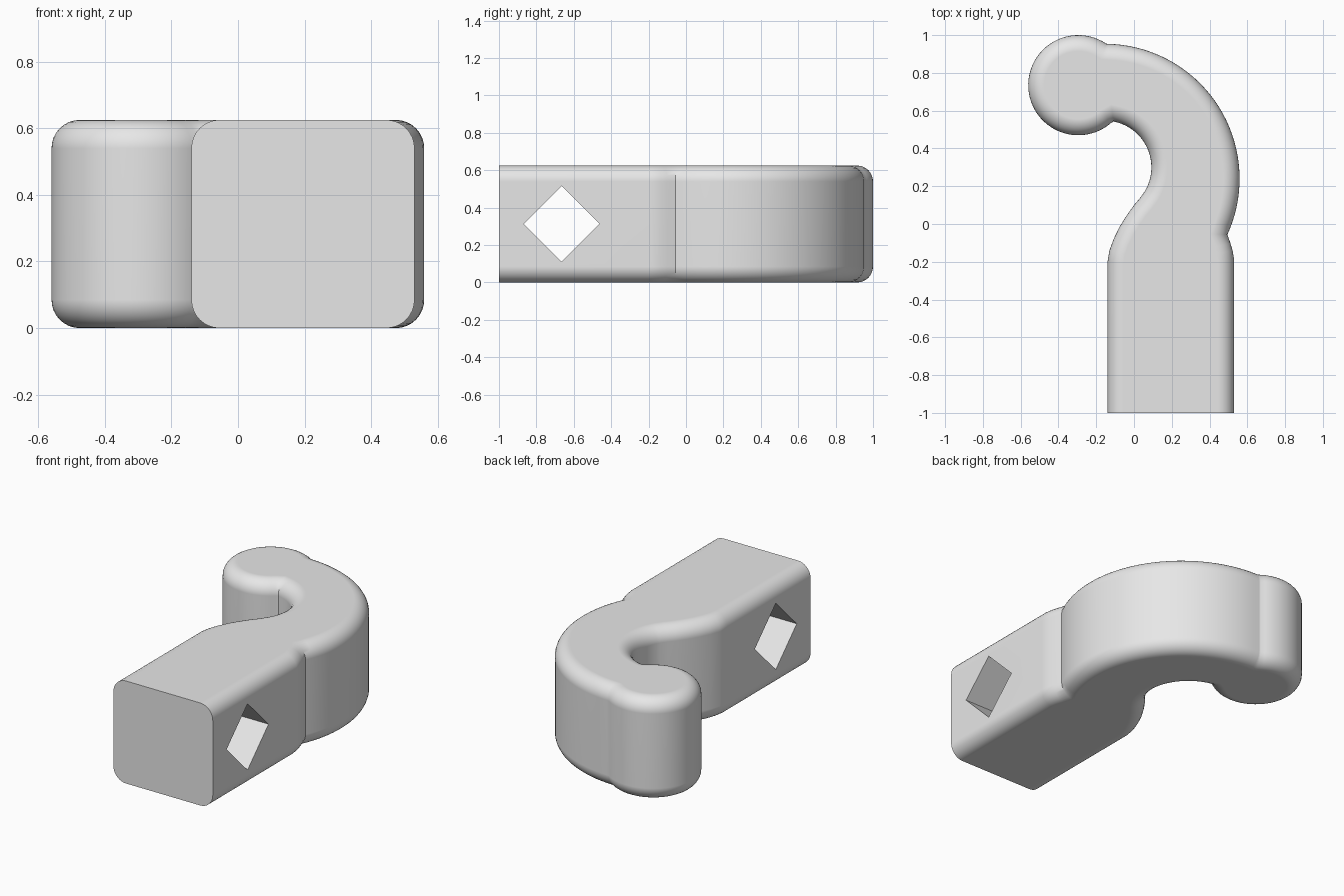
import bpy, bmesh, math
from mathutils import Matrix

cube = bpy.data.objects.get("Cube")
if cube:
    bpy.data.objects.remove(cube, do_unlink=True)

HEIGHT, ROUND, FRONT = 0.625, 0.085, -1.0

grey = bpy.data.materials.new("light grey")
grey.use_nodes = True
grey.diffuse_color = (0.8, 0.8, 0.8, 1)
grey.node_tree.nodes["Principled BSDF"].inputs["Base Color"].default_value = (0.8, 0.8, 0.8, 1)


def arc(cx, cy, r, start, end, steps):
    """Points on an arc, angles in degrees."""
    angles = [math.radians(start + (end - start) * i / steps) for i in range(steps + 1)]
    return [(cx + r * math.cos(a), cy + r * math.sin(a)) for a in angles]


def make_object(name, bm):
    mesh = bpy.data.meshes.new(name)
    bm.to_mesh(mesh)
    bm.free()
    mesh.materials.append(grey)
    obj = bpy.data.objects.new(name, mesh)
    bpy.context.collection.objects.link(obj)
    return obj


# Outline: straight shank, outer bend, round tip, inner bend, flowing neck
outline = [(-0.14, FRONT), (0.53, FRONT)]
outline += [(0.53, -0.19), (0.522, -0.14), (0.51, -0.1)]
outline += arc(-0.155, 0.24, 0.714, -24.5, 88.5, 36)
outline += arc(-0.295, 0.735, 0.265, 56, 311, 48)
outline += arc(-0.155, 0.3, 0.247, 79, -31, 24)
outline += [(0.03, 0.135), (0, 0.1), (-0.04, 0.044), (-0.077, -0.016),
            (-0.108, -0.08), (-0.13, -0.14), (-0.14, -0.2)]

# Hook body: extruded outline with rounded rims, flat at the front end
bm = bmesh.new()
base = bm.faces.new([bm.verts.new((x, y, 0)) for x, y in outline])
top = bmesh.ops.extrude_face_region(bm, geom=[base])["geom"]
bmesh.ops.translate(bm, vec=(0, 0, HEIGHT),
                    verts=[g for g in top if isinstance(g, bmesh.types.BMVert)])
bmesh.ops.recalc_face_normals(bm, faces=bm.faces)
rims = [e for e in bm.edges
        if abs(e.verts[0].co.z - e.verts[1].co.z) < 1e-4
        and not all(abs(v.co.y - FRONT) < 1e-4 for v in e.verts)]
bmesh.ops.bevel(bm, geom=rims, offset=ROUND, offset_type='OFFSET', segments=8,
                profile=0.5, affect='EDGES', clamp_overlap=False)
bmesh.ops.recalc_face_normals(bm, faces=bm.faces)
body = make_object("hook_body", bm)

# Diamond hole running sideways through the shank
bm = bmesh.new()
bmesh.ops.create_cube(bm, size=1, matrix=Matrix.Translation((0.2, -0.665, 0.313))
                      @ Matrix.Rotation(math.radians(45), 4, 'X')
                      @ Matrix.Diagonal((2, 0.286, 0.286, 1)))
cutter = make_object("hole_cutter", bm)
cutter.hide_render = True

bpy.ops.object.select_all(action='DESELECT')
body.select_set(True)
bpy.context.view_layer.objects.active = body
cut = body.modifiers.new("diamond_hole", 'BOOLEAN')
cut.operation, cut.solver, cut.object = 'DIFFERENCE', 'EXACT', cutter
bpy.ops.object.modifier_apply(modifier=cut.name)
bpy.data.objects.remove(cutter, do_unlink=True)

# Smooth curved sides, crisp front and hole edges
bpy.ops.object.shade_smooth_by_angle(angle=math.radians(35))
normals = body.modifiers.new("even_shading", 'WEIGHTED_NORMAL')
normals.keep_sharp = True
